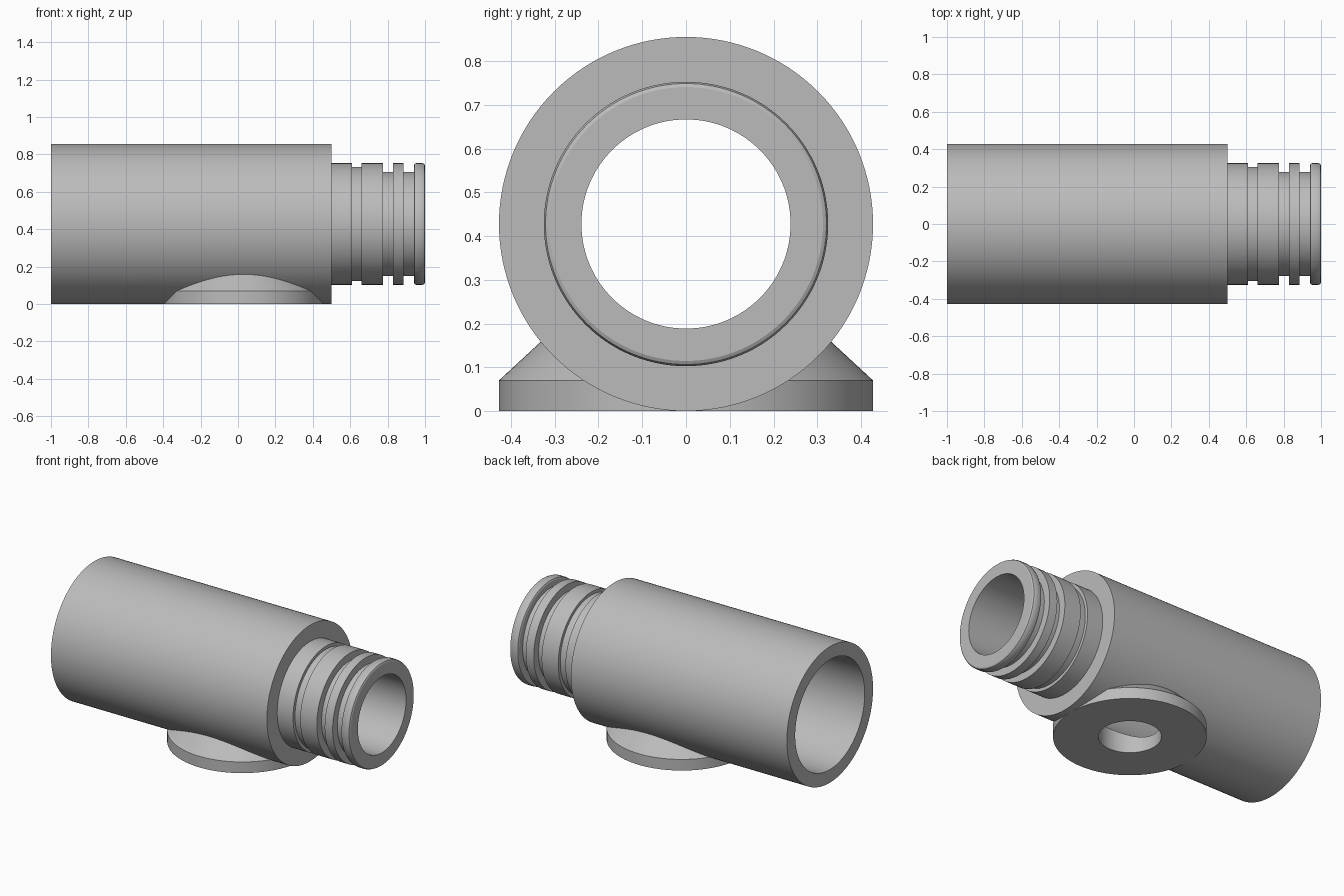
import bpy, bmesh, math
from mathutils import Matrix

cube = bpy.data.objects.get("Cube")
if cube:
    bpy.data.objects.remove(cube, do_unlink=True)

AXIS_Z = 0.4275
R = 0.4275
FLANGE_X = 0.03

grey = bpy.data.materials.new("light grey")
grey.use_nodes = True
colour = (0.5, 0.5, 0.5, 1)
grey.diffuse_color = colour
grey.node_tree.nodes["Principled BSDF"].inputs["Base Color"].default_value = colour


def lathe(name, profile, matrix, sides=128):
    """Closed solid from (radius, height) points spun about local z."""
    bm = bmesh.new()
    rings = []
    for r, h in profile:
        rings.append([bm.verts.new((r * math.cos(a), r * math.sin(a), h))
                      for a in (2 * math.pi * i / sides for i in range(sides))])
    for low, high in zip(rings, rings[1:]):
        for i in range(sides):
            j = (i + 1) % sides
            bm.faces.new((low[i], low[j], high[j], high[i]))
    bm.faces.new(list(reversed(rings[0])))
    bm.faces.new(rings[-1])
    bmesh.ops.recalc_face_normals(bm, faces=bm.faces)
    bm.transform(matrix)
    mesh = bpy.data.meshes.new(name)
    bm.to_mesh(mesh)
    bm.free()
    mesh.materials.append(grey)
    ob = bpy.data.objects.new(name, mesh)
    bpy.context.collection.objects.link(ob)
    return ob


def combine(target, tool, operation):
    """Apply a boolean and drop the helper."""
    mod = target.modifiers.new("cut", 'BOOLEAN')
    mod.operation = operation
    mod.solver = 'EXACT'
    mod.object = tool
    bpy.context.view_layer.objects.active = target
    bpy.ops.object.modifier_apply(modifier=mod.name)
    bpy.data.objects.remove(tool, do_unlink=True)


along_x = Matrix.Translation((0, 0, AXIS_Z)) @ Matrix.Rotation(math.pi / 2, 4, 'Y')
upright = Matrix.Translation((FLANGE_X, 0, 0))

# Barrel with grooved spigot
NECK, SHALLOW, DEEP = 0.325, 0.305, 0.278
profile = [(R, -1), (R, 0.5)]
bands = [(NECK, 0.5, 0.61), (SHALLOW, 0.61, 0.66), (NECK, 0.66, 0.775),
         (DEEP, 0.775, 0.83), (NECK, 0.83, 0.885), (DEEP, 0.885, 0.94)]
for r, start, end in bands:
    profile += [(r, start), (r, end)]
# Rounded end lip
profile += [(0.313, 0.94), (0.321, 0.944), (NECK, 0.953),
            (NECK, 0.987), (0.321, 0.996), (0.313, 1)]
body = lathe("pipe_body", profile, along_x)

# Round base flange with conical shoulder
flange = lathe("base_flange", [(R, 0), (R, 0.07), (0.22, 0.262)], upright)
combine(body, flange, 'UNION')

# Stepped bore and base port
bore = lathe("bore_cutter", [(0.345, -1.1), (0.345, 0.4), (0.239, 0.4), (0.239, 1.1)], along_x)
combine(body, bore, 'DIFFERENCE')
port = lathe("port_cutter", [(0.176, -0.1), (0.176, 0.4)], upright)
combine(body, port, 'DIFFERENCE')

# Smooth round walls, crisp edges
bpy.ops.object.select_all(action='DESELECT')
body.select_set(True)
bpy.context.view_layer.objects.active = body
bpy.ops.object.shade_smooth_by_angle(angle=math.radians(25))
